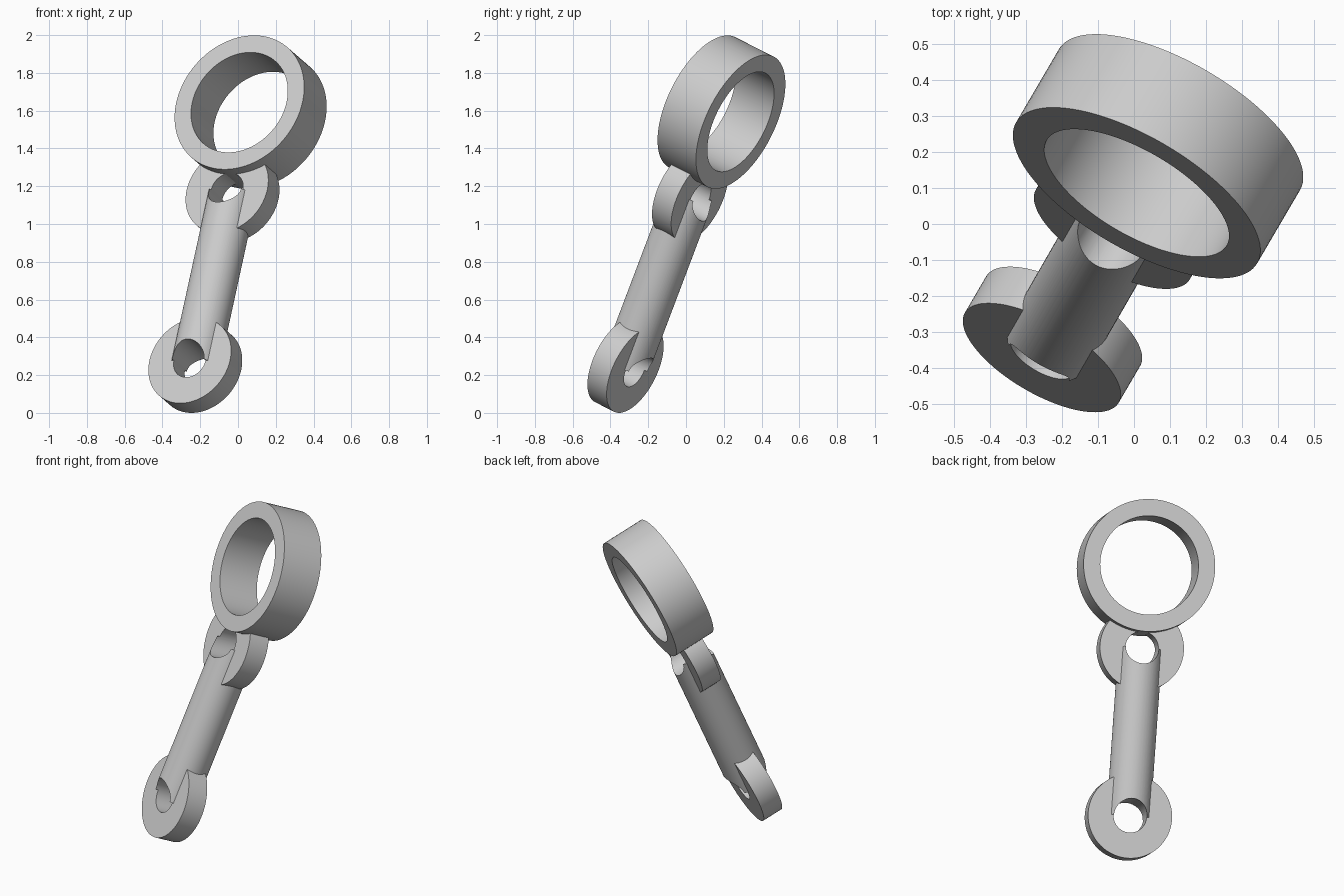
import bpy
import math
from mathutils import Matrix, Vector

default_cube = bpy.data.objects.get("Cube")
if default_cube:
    bpy.data.objects.remove(default_cube, do_unlink=True)

# Tilted frame: rod runs along its z, every bore runs along its y
along = Vector((0.2, 0.347, 0.916)).normalized()
bore = Vector((0.462, 0.79, -0.402))
bore = (bore - along * bore.dot(along)).normalized()
side = bore.cross(along)
frame = Matrix((side, bore, along)).transposed().to_4x4()
frame.translation = (-0.226, -0.32, 0.252)

# Main sizes
ROD_LENGTH = 0.985
RING_HEIGHT = 1.463
ROD_RADIUS = 0.128
HOLE_RADIUS = 0.097
EYE_RADIUS = 0.247
RING_RADIUS = 0.387

steel = bpy.data.materials.new("light grey")
steel.use_nodes = True
grey = (0.6, 0.6, 0.6, 1)
steel.diffuse_color = grey
steel.node_tree.nodes["Principled BSDF"].inputs["Base Color"].default_value = grey


def cylinder(name, radius, depth, height, crosswise=True):
    """Cylinder at a height on the rod line, along the bore or along the rod."""
    bpy.ops.mesh.primitive_cylinder_add(vertices=96, radius=radius, depth=depth)
    obj = bpy.context.object
    obj.name = name
    turn = Matrix.Rotation(math.pi / 2, 4, 'X') if crosswise else Matrix()
    obj.data.transform(frame @ Matrix.Translation((0, 0, height)) @ turn)
    obj.data.materials.append(steel)
    return obj


def cut(obj, radius, height):
    """Drill a crosswise hole through the part."""
    cutter = cylinder("cutter", radius, 1, height)
    cutter.hide_render = True
    mod = obj.modifiers.new("bore", 'BOOLEAN')
    mod.operation = 'DIFFERENCE'
    mod.solver = 'EXACT'
    mod.object = cutter
    bpy.context.view_layer.objects.active = obj
    bpy.ops.object.modifier_apply(modifier=mod.name)
    bpy.data.objects.remove(cutter, do_unlink=True)


# Rod between the two eyes, drilled at both ends
rod = cylinder("rod", ROD_RADIUS, ROD_LENGTH, ROD_LENGTH / 2, crosswise=False)
cut(rod, HOLE_RADIUS, 0)
cut(rod, HOLE_RADIUS, ROD_LENGTH)

# Flat eyes at the rod ends
lower_eye = cylinder("lower_eye", EYE_RADIUS, 0.128, 0)
cut(lower_eye, HOLE_RADIUS, 0)
upper_eye = cylinder("upper_eye", EYE_RADIUS, 0.128, ROD_LENGTH)
cut(upper_eye, HOLE_RADIUS, ROD_LENGTH)
cut(upper_eye, 0.34, RING_HEIGHT)

# Large ring on top
large_ring = cylinder("large_ring", RING_RADIUS, 0.257, RING_HEIGHT)
cut(large_ring, 0.289, RING_HEIGHT)

# Smooth curved walls, sharp rims
for part in (rod, lower_eye, upper_eye, large_ring):
    bpy.ops.object.select_all(action='DESELECT')
    part.select_set(True)
    bpy.context.view_layer.objects.active = part
    bpy.ops.object.shade_smooth_by_angle(angle=math.radians(30))
